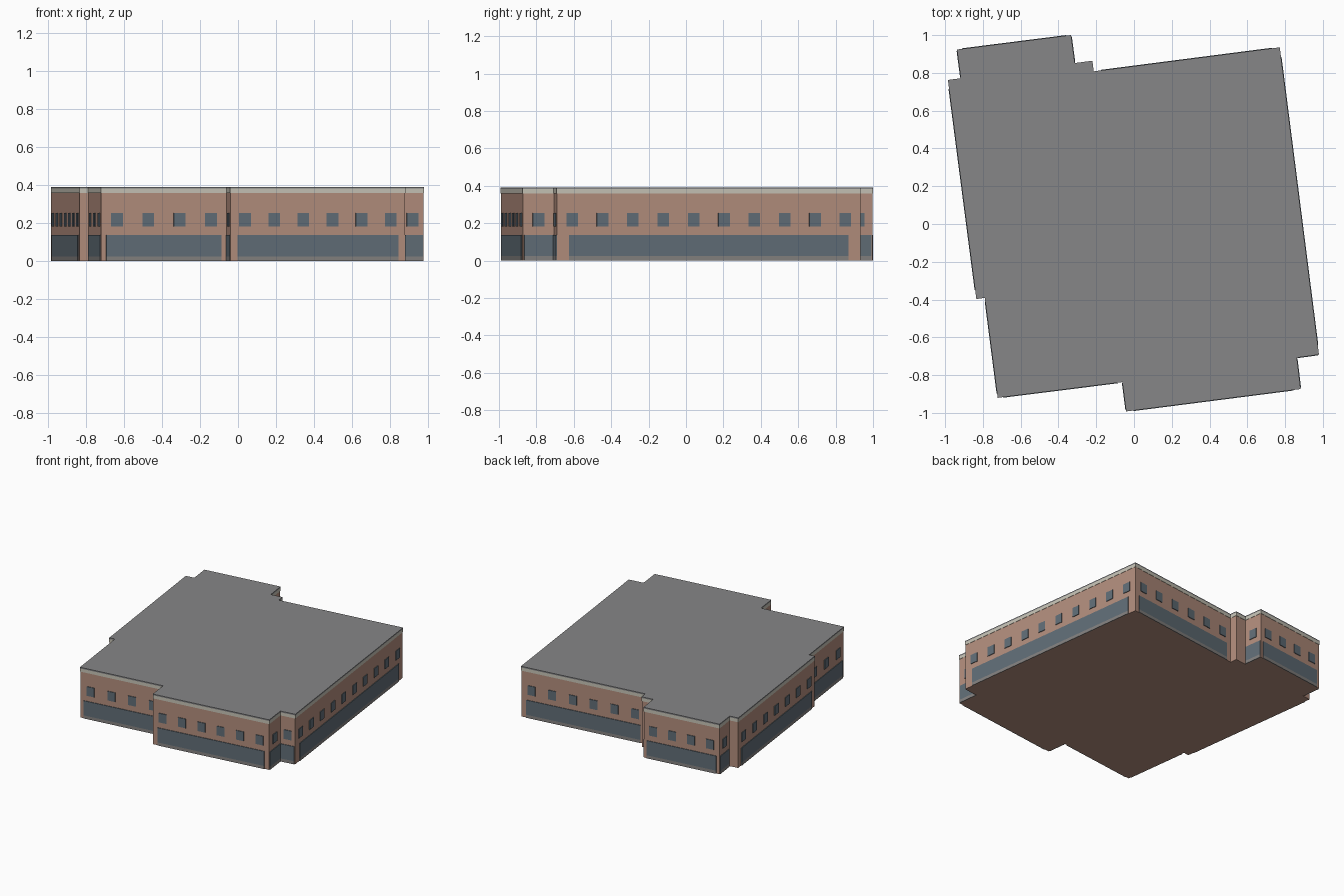
import bpy, bmesh
from mathutils import Vector

if "Cube" in bpy.data.objects:
    bpy.data.objects.remove(bpy.data.objects["Cube"])

# Footprint, counter-clockwise from the front-left corner
PLAN = [Vector(p) for p in (
    (-0.72, -0.918), (-0.06, -0.835), (-0.04, -0.99), (0.88, -0.872),
    (0.86, -0.706), (0.977, -0.69), (0.77, 0.933), (-0.215, 0.806),
    (-0.222, 0.862), (-0.315, 0.85), (-0.335, 0.998), (-0.935, 0.922),
    (-0.915, 0.77), (-0.983, 0.761), (-0.833, -0.395), (-0.788, -0.389))]
N = len(PLAN)


def material(name, rgb):
    m = bpy.data.materials.new(name)
    m.diffuse_color = (*rgb, 1)
    m.use_nodes = True
    m.node_tree.nodes["Principled BSDF"].inputs["Base Color"].default_value = m.diffuse_color
    return m


BRICK = material("brick", (0.45, 0.27, 0.205))
GLASS = material("blue grey glass", (0.12, 0.155, 0.185))
TRIM = material("pale stone trim", (0.57, 0.55, 0.47))
ROOF = material("roof grey", (0.24, 0.24, 0.245))
BASE = material("base grey", (0.23, 0.22, 0.215))


def finish(name, bm, mat):
    bmesh.ops.recalc_face_normals(bm, faces=bm.faces)
    me = bpy.data.meshes.new(name)
    bm.to_mesh(me)
    bm.free()
    me.materials.append(mat)
    ob = bpy.data.objects.new(name, me)
    bpy.context.collection.objects.link(ob)


def wall(i):
    """Start, direction, outward normal and length of wall i."""
    a, b = PLAN[i % N], PLAN[(i + 1) % N]
    d = (b - a).normalized()
    return a, d, Vector((d.y, -d.x)), (b - a).length


def prism(bm, pts, z0, z1):
    face = bm.faces.new([bm.verts.new((p.x, p.y, z0)) for p in pts])
    res = bmesh.ops.extrude_face_region(bm, geom=[face], use_keep_orig=True)
    up = [v for v in res["geom"] if isinstance(v, bmesh.types.BMVert)]
    bmesh.ops.translate(bm, verts=up, vec=(0, 0, z1 - z0))


def slab(name, z0, z1, out, mat):
    """Extruded footprint, pushed outwards on every wall."""
    bm = bmesh.new()
    pts = [PLAN[i] + out * (wall(i - 1)[2] + wall(i)[2]) for i in range(N)]
    prism(bm, pts, z0, z1)
    finish(name, bm, mat)


def plate(bm, i, s0, s1, z0, z1, out=0.005):
    """Thin panel on wall i between distances s0 and s1."""
    a, d, n, _ = wall(i)
    prism(bm, [a + d * s0 - n * 0.002, a + d * s0 + n * out,
               a + d * s1 + n * out, a + d * s1 - n * 0.002], z0, z1)


# Main body, cornice and roof
slab("brick_walls", 0, 0.358, 0, BRICK)
slab("cornice", 0.358, 0.382, 0.002, TRIM)
slab("roof", 0.382, 0.392, 0.002, ROOF)

# Shopfronts with a base strip, and upper windows, on all but the tiny walls
shop, strip, windows = bmesh.new(), bmesh.new(), bmesh.new()
for i in range(N):
    length = wall(i)[3]
    if length < 0.11:
        continue
    inset = 0.04 * length
    plate(shop, i, inset, length - inset, 0.024, 0.138)
    plate(strip, i, inset, length - inset, 0, 0.024)
    count = max(1, round(length / 0.16))
    for k in range(count):
        s = (k + 0.5) * length / count
        plate(windows, i, s - 0.031, s + 0.031, 0.182, 0.254)
finish("shopfront_glass", shop, GLASS)
finish("shopfront_base", strip, BASE)
finish("upper_windows", windows, GLASS)
